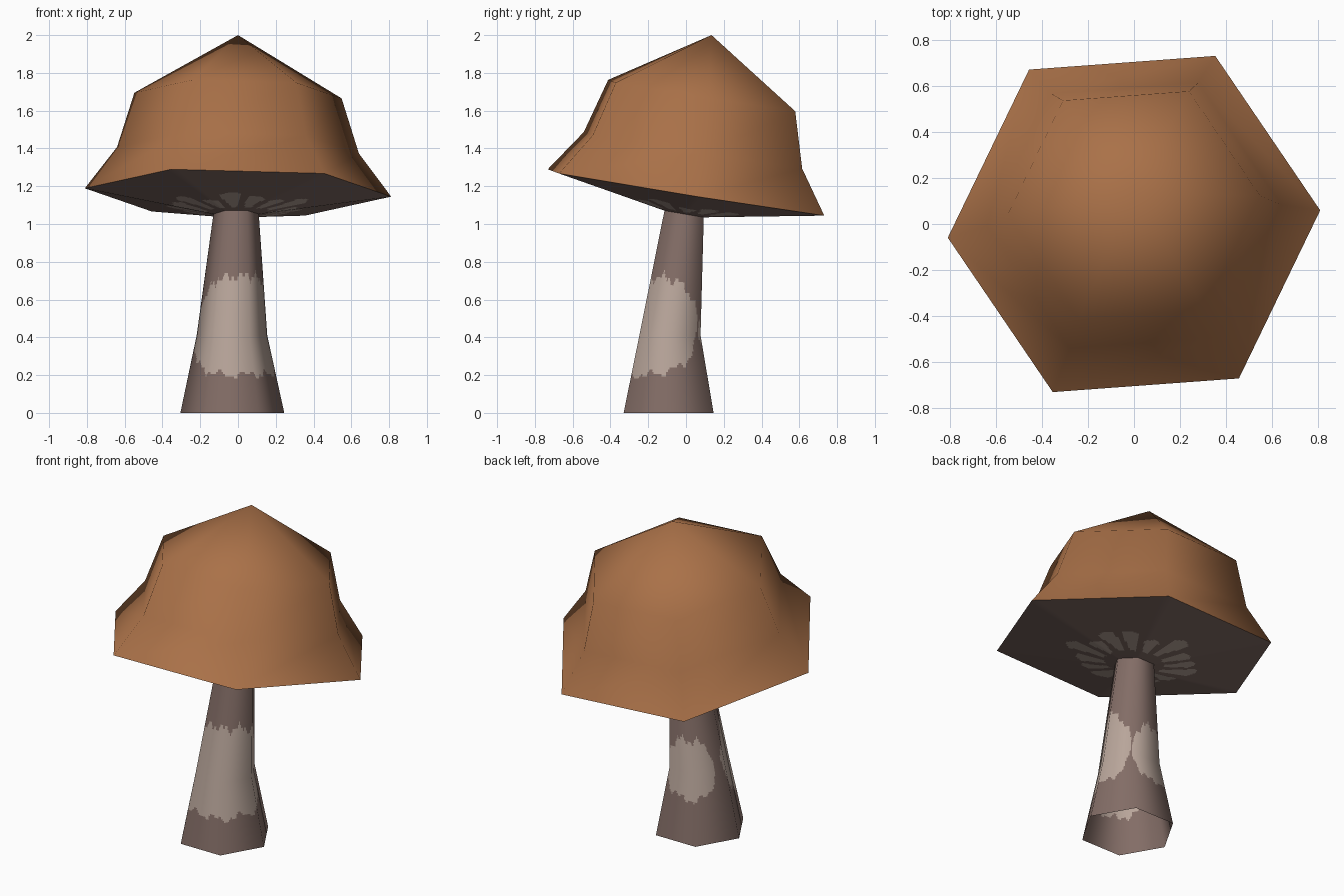
import bpy, bmesh, math
from mathutils import Vector

if "Cube" in bpy.data.objects:
    bpy.data.objects.remove(bpy.data.objects["Cube"])


def material(name, rgb):
    m = bpy.data.materials.new(name)
    m.diffuse_color = (*rgb, 1)
    m.use_nodes = True
    m.node_tree.nodes["Principled BSDF"].inputs["Base Color"].default_value = m.diffuse_color
    return m


cap_brown = material("cap_brown", (0.40, 0.165, 0.065))
stem_brown = material("stem_brown", (0.23, 0.155, 0.135))
pale_patch = material("pale_patch", (0.49, 0.385, 0.33))


def hexagon(cx, cy, cz, r, turn=0.0, tilt_x=0.0, tilt_y=0.0):
    """Six corners of a ring lying on a tilted plane."""
    pts = []
    for k in range(6):
        a = math.radians(60 * k + turn)
        x, y = r * math.cos(a), r * math.sin(a)
        pts.append(Vector((cx + x, cy + y, cz + tilt_x * x + tilt_y * y)))
    return pts


def loft(name, rings, mats, across=1, along=1, rule=None):
    """Skin between hexagon rings; flat sides may be cut finely for colouring."""
    bm = bmesh.new()
    rows = []
    for b in range(len(rings) - 1):
        last = b == len(rings) - 2
        for j in range(along + (1 if last else 0)):
            ring = [p.lerp(q, j / along) for p, q in zip(rings[b], rings[b + 1])]
            rows.append([bm.verts.new(ring[k].lerp(ring[(k + 1) % 6], i / across))
                         for k in range(6) for i in range(across)])
    n = 6 * across
    for lo, hi in zip(rows, rows[1:]):
        for i in range(n):
            f = bm.faces.new((lo[i], lo[(i + 1) % n], hi[(i + 1) % n], hi[i]))
            f.smooth = True
            if rule and rule(f.calc_center_median()):
                f.material_index = 1
    bmesh.ops.remove_doubles(bm, verts=bm.verts, dist=1e-5)
    me = bpy.data.meshes.new(name)
    bm.to_mesh(me)
    bm.free()
    for m in mats:
        me.materials.append(m)
    ob = bpy.data.objects.new(name, me)
    bpy.context.collection.objects.link(ob)
    return ob


# Cap: leaning hexagonal bell
TX, TY, TURN = -0.0155, -0.16, 4.2
rim = hexagon(0, 0, 1.167, 0.813, TURN, TX, TY)
loft("cap", [rim,
             hexagon(0, 0.037, 1.39, 0.642, TURN, TX, TY),
             hexagon(0, 0.083, 1.68, 0.55, TURN, TX, TY),
             hexagon(0, 0.135, 2.0, 0.0)], [cap_brown])

# Underside with painted gills around the stem
stem_top = hexagon(-0.01, -0.01, 1.053, 0.12, 0, 0, -0.17)


def is_gill(p):
    count = 15
    r = math.hypot(p.x, p.y)
    t = (math.atan2(p.y, p.x) / (2 * math.pi) + 0.5) * count
    k = int(t)
    off = abs(t - k - 0.5 + 0.06 * math.sin(17 * r + k))
    length = 0.355 + 0.045 * math.sin(k * 2.4)
    s = (r - 0.17) / (length - 0.17)
    return 0 < s < 1 and off < 0.40 * min(1, 2.6 * math.sqrt(1 - s)) * (0.6 + 0.4 * s)


loft("cap_underside", [stem_top, rim], [stem_brown, pale_patch], 24, 48, is_gill)


# Stem: open at the bottom, with two ragged pale patches
def axis(z):
    s = max(0, (z - 0.41) / 0.64)
    return -0.03 + 0.02 * s, -0.09 + 0.08 * s


def is_patch(p):
    cx, cy = axis(p.z)
    a = math.degrees(math.atan2(p.y - cy, p.x - cx)) % 360
    for mid, half, z0, h in ((294, 121, 0.46, 0.26), (107, 50, 0.44, 0.18)):
        d = (a - mid + 180) % 360 - 180
        t = abs(d) / half
        if t < 1:
            q = math.radians(a)
            ragged = 0.018 * math.sin(9 * q) + 0.014 * math.sin(23 * q + 1)
            ragged *= 1 if p.z > z0 else -0.8
            if abs(p.z - z0) < h * math.sqrt(1 - t ** 3) + ragged:
                return True
    return False


stem = loft("stem", [hexagon(-0.03, -0.092, 0, 0.275),
                     hexagon(-0.032, -0.085, 0.41, 0.187),
                     stem_top], [stem_brown, pale_patch], 24, 34, is_patch)

# Round shading across the stem's flat sides
normals = []
for v in stem.data.vertices:
    cx, cy = axis(v.co.z)
    normals.append(Vector((v.co.x - cx, v.co.y - cy, 0)).normalized() + Vector((0, 0, 0.15)))
stem.data.normals_split_custom_set_from_vertices([n.normalized() for n in normals])
